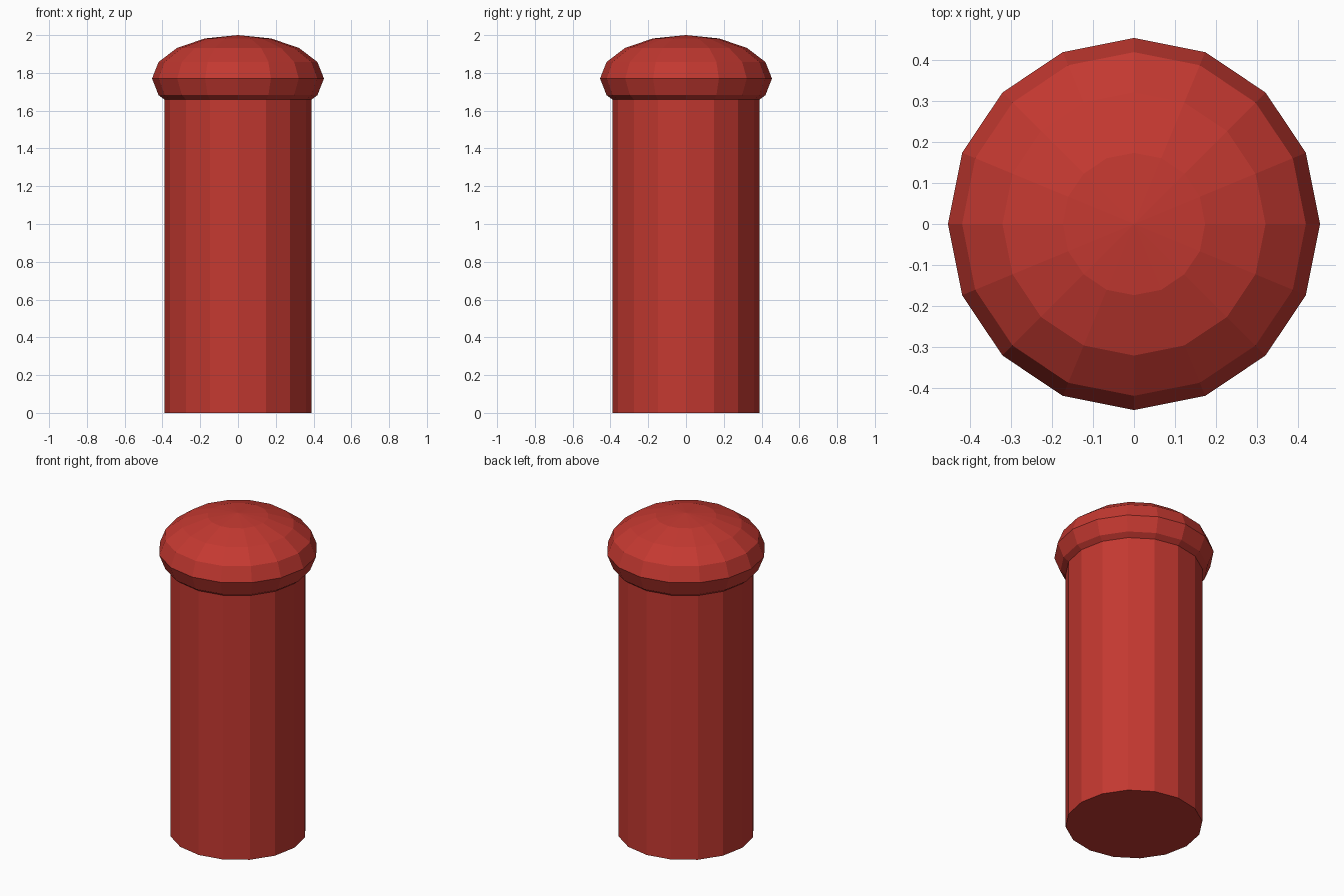
import bpy

if "Cube" in bpy.data.objects:
    bpy.data.objects.remove(bpy.data.objects["Cube"])

SIDES = 16
BODY_R, BODY_TOP = 0.39, 1.77
CAP_R, CAP_H = 0.455, 0.23

red = bpy.data.materials.new("red")
red.diffuse_color = (0.55, 0.04, 0.03, 1)
red.use_nodes = True
red.node_tree.nodes["Principled BSDF"].inputs["Base Color"].default_value = red.diffuse_color


def finish(name):
    obj = bpy.context.object
    obj.name = name
    obj.data.materials.append(red)
    return obj


# Straight post, running up into the cap
bpy.ops.mesh.primitive_cylinder_add(vertices=SIDES, radius=BODY_R, depth=BODY_TOP,
                                    location=(0, 0, BODY_TOP / 2))
finish("post")

# Flattened ball cap on top of the post
bpy.ops.mesh.primitive_uv_sphere_add(segments=SIDES, ring_count=8, radius=1,
                                     location=(0, 0, BODY_TOP))
cap = finish("cap")
cap.scale = (CAP_R, CAP_R, CAP_H)
bpy.ops.object.transform_apply(location=False, rotation=False, scale=True)
